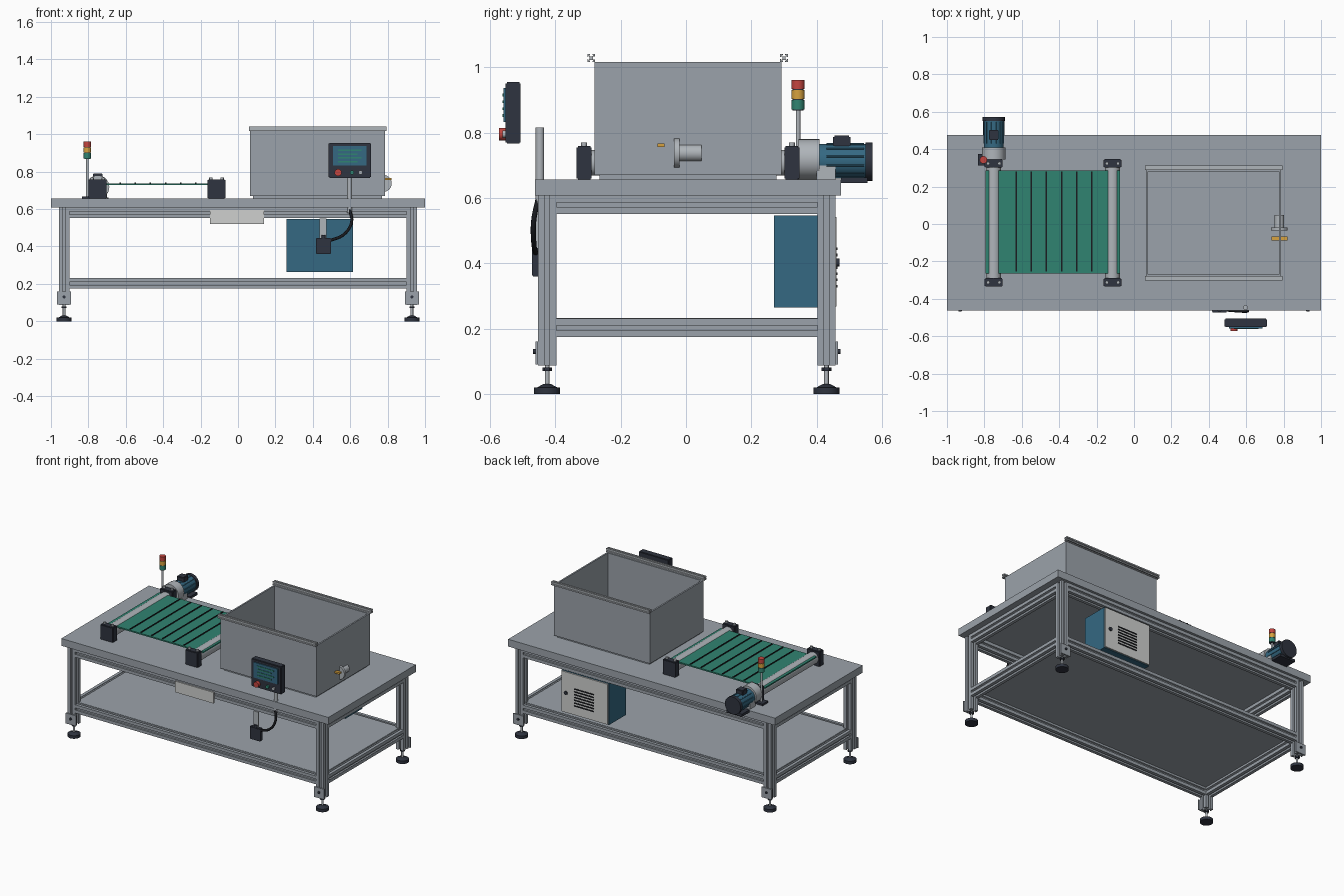
import bpy, bmesh, math
from mathutils import Vector, Matrix

cube = bpy.data.objects.get("Cube")
if cube:
    bpy.data.objects.remove(cube, do_unlink=True)


def material(name, r, g, b):
    m = bpy.data.materials.new(name)
    m.use_nodes = True
    m.diffuse_color = (r, g, b, 1)
    m.node_tree.nodes["Principled BSDF"].inputs["Base Color"].default_value = (r, g, b, 1)
    return m


STEEL = material("steel grey", .33, .365, .405)
BRIGHT = material("bright aluminium", .43, .46, .49)
DARK = material("dark slate", .028, .034, .05)
BLACK = material("black", .01, .011, .014)
BLUE = material("motor blue", .035, .14, .225)
GREEN = material("belt green", .03, .23, .165)
WHITE = material("panel white", .62, .63, .62)
RED = material("signal red", .55, .06, .05)
AMBER = material("amber", .68, .36, .05)


def finish(name, bm, mat, smooth=False):
    bmesh.ops.recalc_face_normals(bm, faces=bm.faces)
    me = bpy.data.meshes.new(name)
    bm.to_mesh(me)
    bm.free()
    me.materials.append(mat)
    ob = bpy.data.objects.new(name, me)
    bpy.context.collection.objects.link(ob)
    if smooth:
        bpy.ops.object.select_all(action='DESELECT')
        ob.select_set(True)
        bpy.context.view_layer.objects.active = ob
        bpy.ops.object.shade_smooth_by_angle(angle=math.radians(35))
    return ob


def box(name, x, y, z, mat, bevel=0):
    """Box from three (low, high) ranges."""
    bm = bmesh.new()
    bmesh.ops.create_cube(bm, size=1)
    for v in bm.verts:
        for i, (lo, hi) in enumerate((x, y, z)):
            v.co[i] = lo if v.co[i] < 0 else hi
    if bevel:
        bmesh.ops.bevel(bm, geom=bm.edges[:], offset=bevel, segments=2, affect='EDGES')
    return finish(name, bm, mat)


def rod(name, a, b, r, mat, sides=28, r2=None):
    """Cylinder or cone between two points."""
    a, b = Vector(a), Vector(b)
    turn = Vector((0, 0, 1)).rotation_difference(b - a).to_matrix().to_4x4()
    bm = bmesh.new()
    bmesh.ops.create_cone(bm, cap_ends=True, segments=sides, radius1=r,
                          radius2=r if r2 is None else r2, depth=(b - a).length,
                          matrix=Matrix.Translation((a + b) / 2) @ turn)
    return finish(name, bm, mat, True)


def slotted(name, a, b, size, mat):
    """Extruded square bar with a T-slot groove along each side."""
    a, b = Vector(a), Vector(b)
    h, s, d = size / 2, size * .13, size * .28
    side = [(-h, -h), (-s, -h), (-s, -h + d * .35), (-s * 1.9, -h + d * .35),
            (-s * 1.3, -h + d), (s * 1.3, -h + d), (s * 1.9, -h + d * .35),
            (s, -h + d * .35), (s, -h)]
    turn = Vector((0, 0, 1)).rotation_difference(b - a).to_matrix()
    bm = bmesh.new()
    ring = []
    for k in range(4):
        spin = Matrix.Rotation(k * math.pi / 2, 3, 'Z')
        ring += [bm.verts.new(a + turn @ (spin @ Vector((u, v, 0)))) for u, v in side]
    face = bm.faces.new(ring)
    out = bmesh.ops.extrude_face_region(bm, geom=[face])["geom"]
    bmesh.ops.translate(bm, vec=b - a, verts=[v for v in out if isinstance(v, bmesh.types.BMVert)])
    return finish(name, bm, mat)


# Frame: legs, levelling feet, foot brackets
LX, YF, YB, BAR = .93, -.425, .43, .056
for sx, xn in ((-1, "right"), (1, "left")):
    for y, yn, out in ((YF, "front", -1), (YB, "back", 1)):
        n, x = f"{yn}_{xn}", sx * LX
        slotted(n + "_leg", (x, y, .087), (x, y, .607), BAR, STEEL)
        rod(n + "_foot_pad", (x, y, 0), (x, y, .02), .04, DARK)
        rod(n + "_foot_dome", (x, y, .02), (x, y, .03), .03, DARK, r2=.012)
        rod(n + "_foot_stud", (x, y, .02), (x, y, .09), .007, BRIGHT, 16)
        rod(n + "_foot_nut", (x, y, .07), (x, y, .08), .015, DARK, 6)
        p = y + out * BAR / 2
        box(n + "_bracket", (x - .038, x + .038), sorted((p, p + out * .008)), (.09, .16), STEEL)
        rod(n + "_bracket_bolt", (x, p, .13), (x, p + out * .015, .13), .008, DARK, 12)

# Frame: rails
for z, zn in ((.579, "upper"), (.202, "lower")):
    for y, yn in ((YF, "front"), (YB, "back")):
        slotted(f"{zn}_{yn}_rail", (-.902, y, z), (.902, y, z), BAR, STEEL)
    for sx, xn in ((-1, "right"), (1, "left")):
        slotted(f"{zn}_{xn}_rail", (sx * LX, YF + .028, z), (sx * LX, YB - .028, z), BAR, STEEL)
box("lower_shelf", (-.92, .92), (-.415, .42), (.223, .232), STEEL)
box("table_top", (-1, 1), (-.462, .475), (.607, .656), STEEL)
box("name_plate", (-.15, .14), (-.461, -.453), (.52, .595), WHITE)

# Open tank: outer box with inset top face pushed down
bm = bmesh.new()
bmesh.ops.create_cube(bm, size=1)
for v in bm.verts:
    v.co = (.425 + v.co.x * .72, .006 + v.co.y * .572, .843 + v.co.z * .346)
bm.faces.ensure_lookup_table()
top = max(bm.faces, key=lambda f: f.calc_center_median().z)
bmesh.ops.inset_region(bm, faces=[top], thickness=.015)
low = bmesh.ops.extrude_face_region(bm, geom=[top])["geom"]
bmesh.ops.translate(bm, vec=(0, 0, -.33), verts=[v for v in low if isinstance(v, bmesh.types.BMVert)])
bmesh.ops.delete(bm, geom=[top], context='FACES')
finish("tank", bm, STEEL)
box("tank_plinth", (.08, .77), (-.265, .277), (.655, .672), STEEL)
for y, yn in ((-.29, "front"), (.3, "back")):
    slotted(f"tank_{yn}_rail", (.058, y, 1.028), (.793, y, 1.028), .024, BRIGHT)

# Drain valve on the tank side
rod("drain_pipe", (.777, -.03, .737), (.777, .047, .737), .026, BRIGHT)
rod("drain_flange", (.777, -.036, .737), (.777, -.02, .737), .045, BRIGHT)
box("drain_handle", (.735, .82), (-.087, -.066), (.755, .767), AMBER)

# Conveyor: belt, cleats, rollers, bearing blocks
box("belt", (-.793, -.075), (-.264, .286), (.728, .737), GREEN)
for i in range(6):
    x = -.63 + i * .0808
    box(f"belt_cleat_{i + 1}", (x - .004, x + .004), (-.255, .28), (.73, .741), BLACK)
for x, n in ((-.75, "drive"), (-.115, "idle")):
    rod(n + "_roller", (x, -.3, .707), (x, .31, .707), .039, BRIGHT)
    for y, yn in ((-.312, "front"), (.324, "back")):
        box(f"{n}_{yn}_bearing", (x - .048, x + .048), (y - .023, y + .023), (.655, .758), DARK, .004)
        for s in (-1, 1):
            rod(f"{n}_{yn}_bolt_{s}", (x + s * .03, y, .755), (x + s * .03, y, .769), .009, BRIGHT, 12)

# Drive motor
MX, MZ = -.75, .713
rod("gearbox", (MX, .345, .718), (MX, .408, .718), .062, BRIGHT)
box("gearbox_foot", (MX - .05, MX + .05), (.40, .457), (.656, .71), BRIGHT)
rod("motor_body", (MX, .405, MZ), (MX, .552, MZ), .052, BLUE)
for k in range(12):
    a = math.radians(15 + k * 30)
    d = Vector((math.cos(a), 0, math.sin(a))) * .053
    rod(f"motor_fin_{k + 1}", (MX + d.x, .43, MZ + d.z), (MX + d.x, .545, MZ + d.z), .003, BLUE, 6)
rod("motor_cap", (MX, .55, .711), (MX, .571, .711), .059, DARK)
box("terminal_box", (MX - .026, MX + .026), (.45, .503), (.755, .791), DARK, .004)
box("motor_base", (MX - .058, MX + .058), (.474, .555), (.645, .662), DARK)

# Signal tower
TX, TY = -.805, .343
box("tower_base", (TX - .03, TX + .04), (TY - .03, TY + .03), (.655, .668), DARK)
rod("tower_pole", (TX, TY, .66), (TX, TY, .872), .007, BRIGHT, 16)
rod("tower_core", (TX, TY, .868), (TX, TY, .957), .017, DARK)
for z, n, m in ((.871, "green", GREEN), (.902, "amber", AMBER), (.933, "red", RED)):
    rod(n + "_lamp", (TX, TY, z), (TX, TY, z + .028), .02, m)

# Control panel
box("panel_case", (.485, .71), (-.552, -.506), (.766, .954), DARK, .004)
box("panel_screen", (.507, .688), (-.558, -.55), (.832, .936), BLUE)
for i in range(4):
    z = .915 - i * .021
    box(f"screen_line_{i + 1}", (.535, .66 - .02 * (i % 2)), (-.561, -.557), (z - .004, z + .004), GREEN)
rod("stop_button", (.535, -.55, .795), (.535, -.572, .795), .019, RED)
for x, n, m in ((.61, "start", GREEN), (.655, "reset", BRIGHT)):
    rod(n + "_button", (x, -.55, .795), (x, -.562, .795), .011, m, 16)
rod("panel_post", (.597, -.447, .58), (.597, -.447, .816), .013, BRIGHT)

# Junction box, bracket and cable
box("junction_box", (.417, .497), (-.472, -.445), (.36, .446), DARK, .003)
box("junction_bracket", (.437, .474), (-.46, -.45), (.44, .55), BRIGHT)
rod("junction_gland", (.457, -.46, .44), (.457, -.46, .462), .011, DARK, 16)
curve = bpy.data.curves.new("cable", 'CURVE')
curve.dimensions = '3D'
curve.bevel_depth = .008
curve.bevel_resolution = 2
path = [(.597, -.452, .6), (.607, -.466, .53), (.567, -.466, .465), (.49, -.46, .43)]
spline = curve.splines.new('BEZIER')
spline.bezier_points.add(len(path) - 1)
for p, co in zip(spline.bezier_points, path):
    p.co = co
    p.handle_left_type = p.handle_right_type = 'AUTO'
curve.materials.append(BLACK)
bpy.context.collection.objects.link(bpy.data.objects.new("cable", curve))

# Electrical cabinet with vented door
box("cabinet", (.26, .615), (.27, .452), (.264, .546), BLUE)
box("cabinet_door", (.264, .611), (.452, .461), (.268, .542), WHITE)
for i in range(7):
    z = .33 + i * .019
    box(f"cabinet_vent_{i + 1}", (.365, .515), (.46, .464), (z - .004, z + .004), BLACK)
rod("cabinet_latch", (.575, .458, .402), (.575, .47, .402), .012, DARK, 16)
